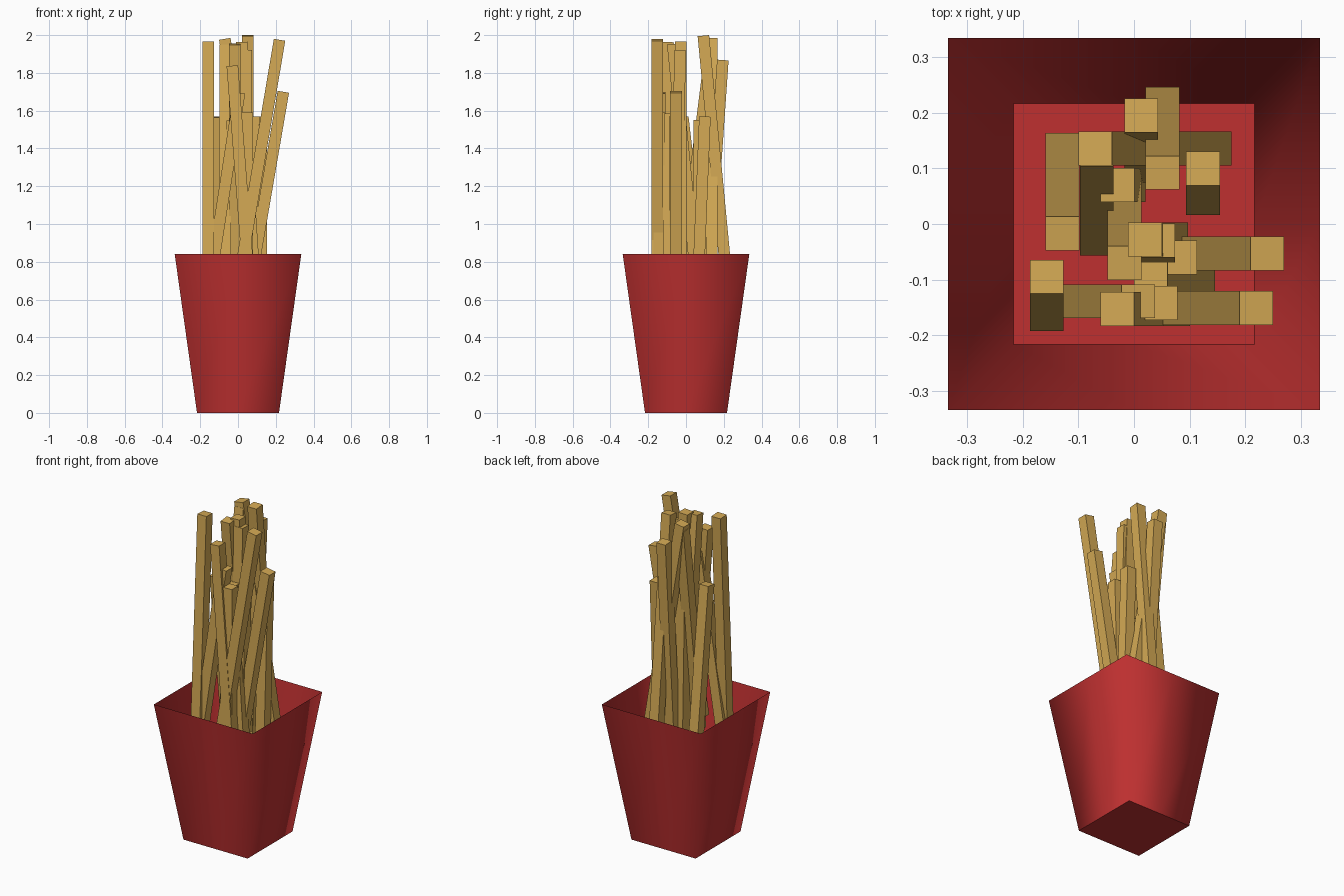
import bpy, bmesh, math

if "Cube" in bpy.data.objects:
    bpy.data.objects.remove(bpy.data.objects["Cube"])


def material(name, color):
    m = bpy.data.materials.new(name)
    m.diffuse_color = color
    m.use_nodes = True
    m.node_tree.nodes["Principled BSDF"].inputs["Base Color"].default_value = m.diffuse_color
    return m


def mesh_object(name, bm, mat):
    me = bpy.data.meshes.new(name)
    bm.to_mesh(me)
    bm.free()
    me.materials.append(mat)
    ob = bpy.data.objects.new(name, me)
    bpy.context.collection.objects.link(ob)
    return ob


red = material("red_card", (0.52, 0.03, 0.03, 1))
gold = material("fried_potato", (0.66, 0.40, 0.09, 1))

# Open carton: flaring square sleeve, softly shaded, with a flat floor
RING = [(-1, -1), (0, -1), (1, -1), (1, 0), (1, 1), (0, 1), (-1, 1), (-1, 0)]
BASE, RIM, HEIGHT = 0.217, 0.335, 0.84
bm = bmesh.new()
low = [bm.verts.new((x * BASE, y * BASE, 0)) for x, y in RING]
high = [bm.verts.new((x * RIM, y * RIM, HEIGHT)) for x, y in RING]
for i in range(8):
    j = (i + 1) % 8
    bm.faces.new((low[i], low[j], high[j], high[i])).smooth = True
floor = [bm.verts.new((x * BASE, y * BASE, 0)) for x, y in RING[::2]]
bm.faces.new(floor[::-1])
mesh_object("carton", bm, red)

# Fries: top centre x, y, top z, horizontal lean in x, lean in y, vertical extent
FRIES = [
    (0.013, 0.195, 1.87, 0, 0.09, 1.3),
    (0.051, 0.092, 2.00, 0, -0.124, 1.3),
    (0.124, 0.100, 1.57, 0, 0.053, 1.3),
    (-0.070, 0.136, 1.985, -0.215, 0, 1.3),
    (-0.067, 0.134, 1.95, 0, 0.16, 1.28),
    (-0.129, -0.017, 1.57, 0, -0.15, 1.3),
    (-0.157, -0.095, 1.965, 0, 0.067, 1.3),
    (-0.030, 0.070, 1.55, -0.02, 0, 1.3),
    (-0.017, -0.070, 1.955, 0, -0.13, 1.3),
    (-0.030, -0.153, 1.84, -0.10, 0, 1.3),
    (0.020, -0.028, 1.965, -0.047, 0, 1.3),
    (0.043, -0.030, 1.92, 0, 0.034, 1.3),
    (0.083, -0.060, 1.57, 0.03, 0, 1.3),
    (0.240, -0.053, 1.705, 0.22, 0, 1.28),
    (0.220, -0.151, 1.98, 0.22, 0, 1.3),
    (0.030, -0.090, 1.585, -0.085, 0, 1.3),
    (0.008, -0.139, 1.70, 0.165, 0, 1.07),
    (0.048, -0.142, 1.59, 0, 0, 1.3),
]
W = 0.061
for n, (x, y, top, dx, dy, h) in enumerate(FRIES, 1):
    slope = (abs(dx) + abs(dy)) / h
    z = top - W / 2 * slope
    bm = bmesh.new()
    bmesh.ops.create_cube(bm, size=1)
    bmesh.ops.scale(bm, vec=(W, W, math.hypot(h, dx, dy)), verts=bm.verts)
    fry = mesh_object(f"fry_{n:02d}", bm, gold)
    fry.location = (x - dx / 2, y - dy / 2, z - h / 2)
    fry.rotation_euler = (-math.atan2(dy, h), math.atan2(dx, h), 0)
